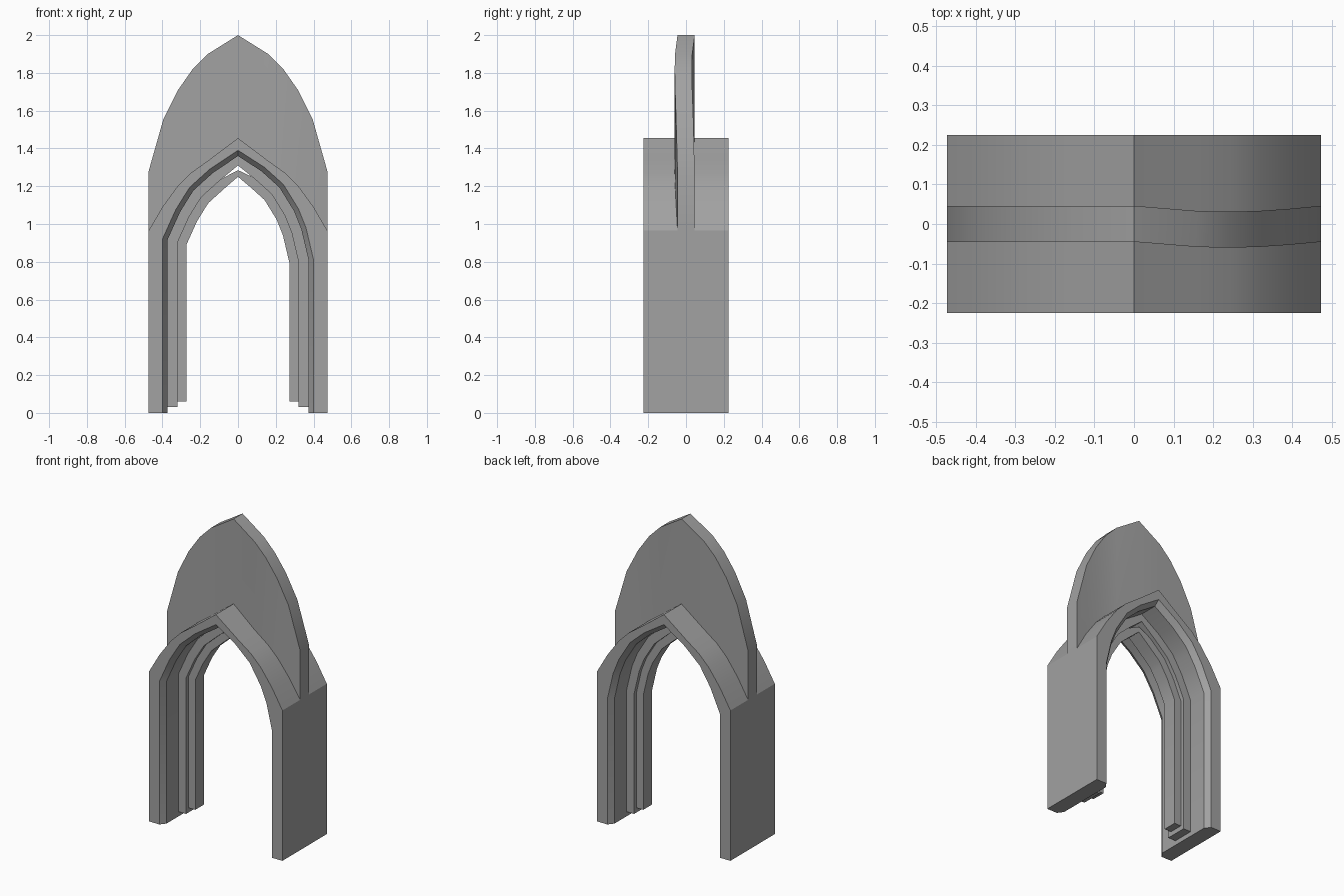
import bpy, bmesh, math
from mathutils import Vector

cube = bpy.data.objects.get("Cube")
if cube:
    bpy.data.objects.remove(cube, do_unlink=True)

stone = bpy.data.materials.new("grey stone")
stone.use_nodes = True
GREY = (0.36, 0.36, 0.36, 1)
stone.diffuse_color = GREY
stone.node_tree.nodes["Principled BSDF"].inputs["Base Color"].default_value = GREY


def finish(name, bm):
    bmesh.ops.recalc_face_normals(bm, faces=bm.faces)
    mesh = bpy.data.meshes.new(name)
    bm.to_mesh(mesh)
    bm.free()
    mesh.materials.append(stone)
    obj = bpy.data.objects.new(name, mesh)
    bpy.context.collection.objects.link(obj)
    bpy.ops.object.select_all(action='DESELECT')
    obj.select_set(True)
    bpy.context.view_layer.objects.active = obj
    bpy.ops.object.shade_smooth_by_angle(angle=math.radians(30))


def loft(name, loops, closed):
    """Skin equal-length loops; closed joins the last loop to the first."""
    bm = bmesh.new()
    rows = [[bm.verts.new(p) for p in loop] for loop in loops]
    pairs = list(zip(rows, rows[1:] + rows[:1])) if closed else list(zip(rows, rows[1:]))
    for a, b in pairs:
        n = len(a)
        for i in range(n - 1 if closed else n):
            j = (i + 1) % n
            bm.faces.new((a[i], a[j], b[j], b[i]))
    for end in (([r[0] for r in rows], [r[-1] for r in rows]) if closed else (rows[0], rows[-1])):
        bm.faces.new(end)
    finish(name, bm)


def full(left, right):
    """Join half paths, given foot to apex, into one path from -x to +x."""
    return [Vector((-x, z)) for x, z in left] + [Vector(p) for p in right[-2::-1]]


def inset(path, d, base, apex):
    """Mitred offset of a path toward the opening, with set foot and apex heights."""
    out = []
    for i, p in enumerate(path):
        before = (p - path[i - 1]).normalized() if i else None
        after = (path[i + 1] - p).normalized() if i < len(path) - 1 else None
        u, v = before or after, after or before
        n1, n2 = Vector((u.y, -u.x)), Vector((v.y, -v.x))
        m = (n1 + n2).normalized()
        out.append(p + m * (d / m.dot(n1)))
    out[0].y = out[-1].y = base
    out[len(out) // 2] = Vector((0, apex))
    return out


def at(path, y):
    return [(p.x, y, p.y) for p in path]


# Arch outlines
half = [(.473, 0), (.473, .965), (.4, 1.09), (.32, 1.2), (.25, 1.27), (.155, 1.338), (0, 1.455)]
outer = full(half, half)
opening = full(
    [(.4, 0), (.4, .92), (.33, 1.075), (.285, 1.148), (.255, 1.195), (.15, 1.29), (0, 1.39)],
    [(.4, 0), (.4, .81), (.36, .98), (.32, 1.08), (.24, 1.21), (.14, 1.3), (0, 1.39)])

# Outer arch with chamfered inner edges on both faces
soffit = inset(opening, .026, 0, 1.36)
loft("outer_arch", [at(outer, -.225), at(opening, -.225), at(soffit, -.19),
                    at(soffit, .19), at(opening, .225), at(outer, .225)], True)


# Stepped inner arches
def step(name, d0, d1, base, apex0, apex1, depth):
    a, b = inset(opening, d0, base, apex0), inset(opening, d1, base, apex1)
    loft(name, [at(a, -depth), at(b, -depth), at(b, depth), at(a, depth)], True)


step("middle_arch", .02, .08, .03, 1.367, 1.31, .07)
step("inner_arch", .075, .128, .06, 1.285, 1.25, .045)

# Pointed gable panel, slightly bowed on its left half
top = [(.473, 1.28), (.395, 1.555), (.317, 1.71), (.24, 1.82), (.16, 1.9), (0, 2)]
crown = full(top, top)
columns = []
for hi, lo in zip(crown, outer[1:-1]):
    bow = -.015 * math.sin(math.pi * max(hi.x, 0) / .473)
    foot = lo.y - (.02 if abs(hi.x) < .45 else 0)
    front, back = bow - .045, bow + .046
    columns.append([(hi.x, front, foot), (hi.x, front, hi.y),
                    (hi.x, back, hi.y), (hi.x, back, foot)])
loft("gable_panel", columns, False)
